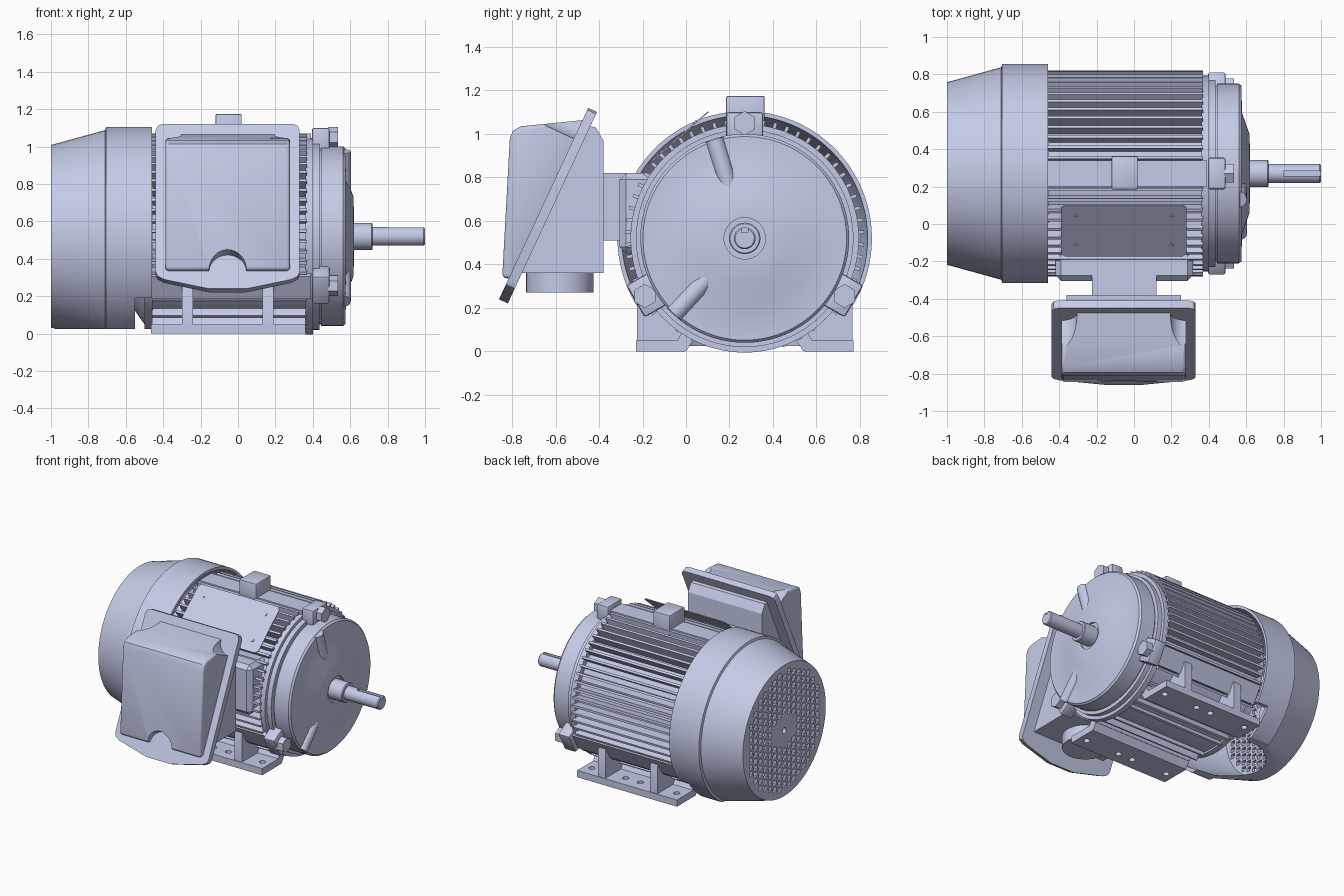
import bpy, bmesh
from math import pi, sin, cos, radians, hypot
from mathutils import Vector, Matrix

if "Cube" in bpy.data.objects:
    bpy.data.objects.remove(bpy.data.objects["Cube"])

paint = bpy.data.materials.new("pale_blue_grey")
paint.use_nodes = True
paint.diffuse_color = (0.59, 0.64, 0.855, 1)
paint.node_tree.nodes["Principled BSDF"].inputs["Base Color"].default_value = paint.diffuse_color

X, Y, Z = Vector((1, 0, 0)), Vector((0, 1, 0)), Vector((0, 0, 1))
AXIS = Vector((0, 0.27, 0.52))
LUG_ANGLES = (90, 210, 330)
parts = []


def finish(name, bm):
    bmesh.ops.recalc_face_normals(bm, faces=bm.faces)
    mesh = bpy.data.meshes.new(name)
    bm.to_mesh(mesh)
    bm.free()
    mesh.materials.append(paint)
    ob = bpy.data.objects.new(name, mesh)
    bpy.context.collection.objects.link(ob)
    parts.append(ob)
    return ob


def add_prism(bm, pts, origin, u, v, w):
    """Extrude a polygon in the u-v plane along w."""
    rings = [[bm.verts.new(Vector(origin) + u * a + v * b + off) for a, b in pts]
             for off in (Vector(), w)]
    bm.faces.new(rings[0])
    bm.faces.new(rings[1][::-1])
    for i in range(len(pts)):
        j = (i + 1) % len(pts)
        bm.faces.new((rings[0][i], rings[0][j], rings[1][j], rings[1][i]))


def add_box(bm, lo, hi):
    add_prism(bm, [(lo[0], lo[1]), (hi[0], lo[1]), (hi[0], hi[1]), (lo[0], hi[1])],
              (0, 0, lo[2]), X, Y, Z * (hi[2] - lo[2]))


def add_radial(bm, angle, r0, r1, half, x0, x1):
    """Bar parallel to the shaft, turned to an angle about it."""
    a = radians(angle)
    add_prism(bm, [(r0, -half), (r1, -half), (r1, half), (r0, half)], AXIS + X * x0,
              Vector((0, cos(a), sin(a))), Vector((0, -sin(a), cos(a))), X * (x1 - x0))


def add_cyl(bm, p, q, r, n=32):
    p, q = Vector(p), Vector(q)
    rot = (q - p).to_track_quat('Z', 'Y').to_matrix().to_4x4()
    bmesh.ops.create_cone(bm, cap_ends=True, segments=n, radius1=r, radius2=r,
                          depth=(q - p).length, matrix=Matrix.Translation((p + q) / 2) @ rot)


def build(name, adder, *args):
    bm = bmesh.new()
    adder(bm, *args)
    return finish(name, bm)


def revolve(name, profile, n=96):
    bm = bmesh.new()
    vs = [bm.verts.new(AXIS + X * x + Z * r) for x, r in profile]
    es = [bm.edges.new(pair) for pair in zip(vs, vs[1:])]
    bmesh.ops.spin(bm, geom=vs + es, cent=AXIS, axis=X, angle=2 * pi, steps=n)
    bmesh.ops.remove_doubles(bm, verts=bm.verts, dist=1e-5)
    return finish(name, bm)


def bake(ob):
    graph = bpy.context.evaluated_depsgraph_get()
    graph.update()
    mesh = bpy.data.meshes.new_from_object(ob.evaluated_get(graph))
    ob.modifiers.clear()
    ob.data = mesh


def bevel(ob, width, segments=3):
    mod = ob.modifiers.new("bevel", 'BEVEL')
    mod.width, mod.segments = width, segments
    mod.limit_method, mod.angle_limit = 'ANGLE', radians(40)
    bake(ob)


def cut(ob, bm):
    cutter = finish("cutter", bm)
    parts.remove(cutter)
    cutter.hide_render = True
    mod = ob.modifiers.new("cut", 'BOOLEAN')
    mod.operation, mod.solver, mod.object = 'DIFFERENCE', 'EXACT', cutter
    bake(ob)
    bpy.data.objects.remove(cutter)


# Fan cover: tapered shell with slotted grille, flat underside and rear notch
cover = revolve("fan_cover", [(-1, 0), (-1, .488), (-.71, .568), (-.705, .585), (-.46, .585),
                              (-.46, .565), (-.7, .55), (-.975, .465), (-.975, 0)])
bm = bmesh.new()
for i in range(-8, 9):
    for j in range(-9, 10):
        y, z = i * .056, j * .05 + (i % 2) * .025
        if .13 < hypot(y, z) < .43:
            c = AXIS + Vector((0, y, z))
            add_box(bm, (-1.03, c.y - .019, c.z - .017), (-.95, c.y + .019, c.z + .017))
add_cyl(bm, AXIS - X * 1.05, AXIS - X * .95, .022)
cut(cover, bm)
bm = bmesh.new()
add_box(bm, (-1.1, -.6, -.3), (-.4, 1.2, .025))
cut(cover, bm)
bm = bmesh.new()
add_box(bm, (-.55, -.6, -.3), (-.4, 1.2, .19))
cut(cover, bm)
revolve("grille_hub", [(-1, .025), (-1.0, .1), (-.96, .1), (-.96, .025)], 48)

# Finned stator frame
revolve("frame_body", [(-.62, 0), (-.62, .3), (-.5, .47), (-.5, .495), (-.455, .495),
                       (-.455, .482), (.37, .482), (.37, 0)])
bm = bmesh.new()
for k in range(60):
    a = k * 6 - 39
    near_lug = any(abs((a - l + 180) % 360 - 180) < 8 for l in LUG_ANGLES)
    if not near_lug and a < 222:
        add_radial(bm, a, .46, .55, .008, -.46, .37)
for a in (234, 243, 252, 260, 281, 290, 299, 307):
    add_radial(bm, a, .45, min(.53, .5 / -sin(radians(a))), .009, -.46, .37)
finish("cooling_fins", bm)

# Rails, bolt lugs and hex bolts spaced around the frame
rails, lugs, bolts = bmesh.new(), bmesh.new(), bmesh.new()
for a in LUG_ANGLES:
    add_radial(rails, a, .44, .55, .07, -.46, .39)
    add_radial(lugs, a, .45, .58, .085, .395, .49)
    c = AXIS + Vector((0, cos(radians(a)), sin(radians(a)))) * .53
    add_cyl(bolts, c + X * .48, c + X * .535, .055, 6)
finish("frame_rails", rails)
bevel(finish("bolt_lugs", lugs), .012, 2)
finish("hex_bolts", bolts)

# Drive end bell with two drain ribs
revolve("end_bell", [(.36, 0), (.36, .525), (.4, .525), (.4, .5), (.435, .5), (.435, .47),
                     (.445, .47), (.445, .48), (.562, .48), (.575, .468), (.577, .325),
                     (.618, .21), (.62, .095), (.605, .095), (.605, 0)])
bm = bmesh.new()
for a in (107, 227):
    d = Vector((0, cos(radians(a)), sin(radians(a))))
    add_cyl(bm, AXIS + X * .56 + d * .25, AXIS + X * .56 + d * .475, .043)
finish("end_bell_ribs", bm)

# Shaft with keyway
shaft = revolve("shaft", [(.58, 0), (.58, .072), (.715, .072), (.72, .067), (.72, .05),
                          (.993, .05), (1, .044), (1, 0)], 48)
bm = bmesh.new()
add_box(bm, (.8, .256, .548), (1.1, .284, .7))
cut(shaft, bm)

# Lifting block
bevel(build("lifting_block", add_box, (-.12, .185, 1.0), (.02, .362, 1.175)), .008, 2)

# Mounting feet: drilled pads, cross webs and sloping inner walls
pads, webs, drills = bmesh.new(), bmesh.new(), bmesh.new()
web = [(.27, .03), (.495, .03), (.495, .25), (.44, .36), (.22, .2), (.22, .09)]
wall = [(.27, 0), (.31, .05), (.26, .14), (.2, .11)]
for s in (-1, 1):
    lo, hi = sorted((AXIS.y + s * .275, AXIS.y + s * .5))
    add_box(pads, (-.465, lo, 0), (.36, hi, .05))
    for x in (-.3, .13):
        add_prism(webs, web, (x, AXIS.y, 0), Y * s, Z, X * .06)
    add_prism(webs, wall, (-.46, AXIS.y, 0), Y * s, Z, X * .82)
    for x in (-.4, -.1, .02, .3):
        y = AXIS.y + s * .41
        add_cyl(drills, (x, y, -.1), (x, y, .1), .022, 20)
cut(finish("foot_pads", pads), drills)
finish("foot_webs", webs)

# Terminal box mount and neck
bevel(build("box_mount", add_box, (-.42, -.305, .45), (.315, 0, .82)), .03, 1)
build("box_neck", add_box, (-.225, -.4, .51), (.12, -.08, .82))

# Terminal box: base, sloping flange, lid and conduit boss
MID = -.055
build("terminal_box_base", add_prism,
      [(-.38, .36), (-.78, .36), (-.46, 1.04), (-.415, 1.03), (-.38, .97)],
      (MID - .305, 0, 0), Y, Z, X * .61)
up = Vector((0, .41, .88)).normalized()
out = Vector((0, -up.z, up.y))
half = [(.1, 0), (.34, .055), (.375, .075), (.385, .1), (.385, .935), (.375, .96), (.35, .971)]
outline = half + [(-a, b) for a, b in reversed(half)]
build("terminal_box_flange", add_prism, outline, (MID, -.86, .24), X, up, out * -.045)
lid = build("terminal_box_lid", add_prism,
            [(-.845, .34), (-.81, .98), (-.795, 1.015), (-.76, 1.035), (-.46, 1.065), (-.79, .33)],
            (MID - .333, 0, 0), Y, Z, X * .666)
bevel(lid, .018)
bm = bmesh.new()
for x, base, r in ((MID - .34, (-.48, 1.06), .09), (MID + .34, (-.48, 1.06), .09),
                   (MID, (-.82, .33), .1)):
    p = Vector((x, *base))
    add_cyl(bm, p - out * .02, p + out * .5, r)
cut(lid, bm)
build("conduit_boss", add_cyl, (MID, -.58, .27), (MID, -.58, .4), .155, 48)

# Nameplate on the shoulder, with rivets
rise = Vector((0, .275, .24)).normalized()
face = Vector((0, -rise.z, rise.y))
plate_at = Vector((-.39, -.17, .86))
plate = [(.02, 0), (.65, 0), (.67, .02), (.67, .345), (.65, .365), (.02, .365), (0, .345), (0, .02)]
build("nameplate", add_prism, plate, plate_at, X, rise, face * .006)
bm = bmesh.new()
for a in (.08, .59):
    for b in (.08, .285):
        p = plate_at + X * a + rise * b
        add_cyl(bm, p, p + face * .012, .01, 12)
finish("nameplate_rivets", bm)

# Smooth round surfaces, keep hard edges
bpy.ops.object.select_all(action='DESELECT')
for ob in parts:
    ob.select_set(True)
bpy.context.view_layer.objects.active = parts[0]
bpy.ops.object.shade_smooth_by_angle(angle=radians(30))
